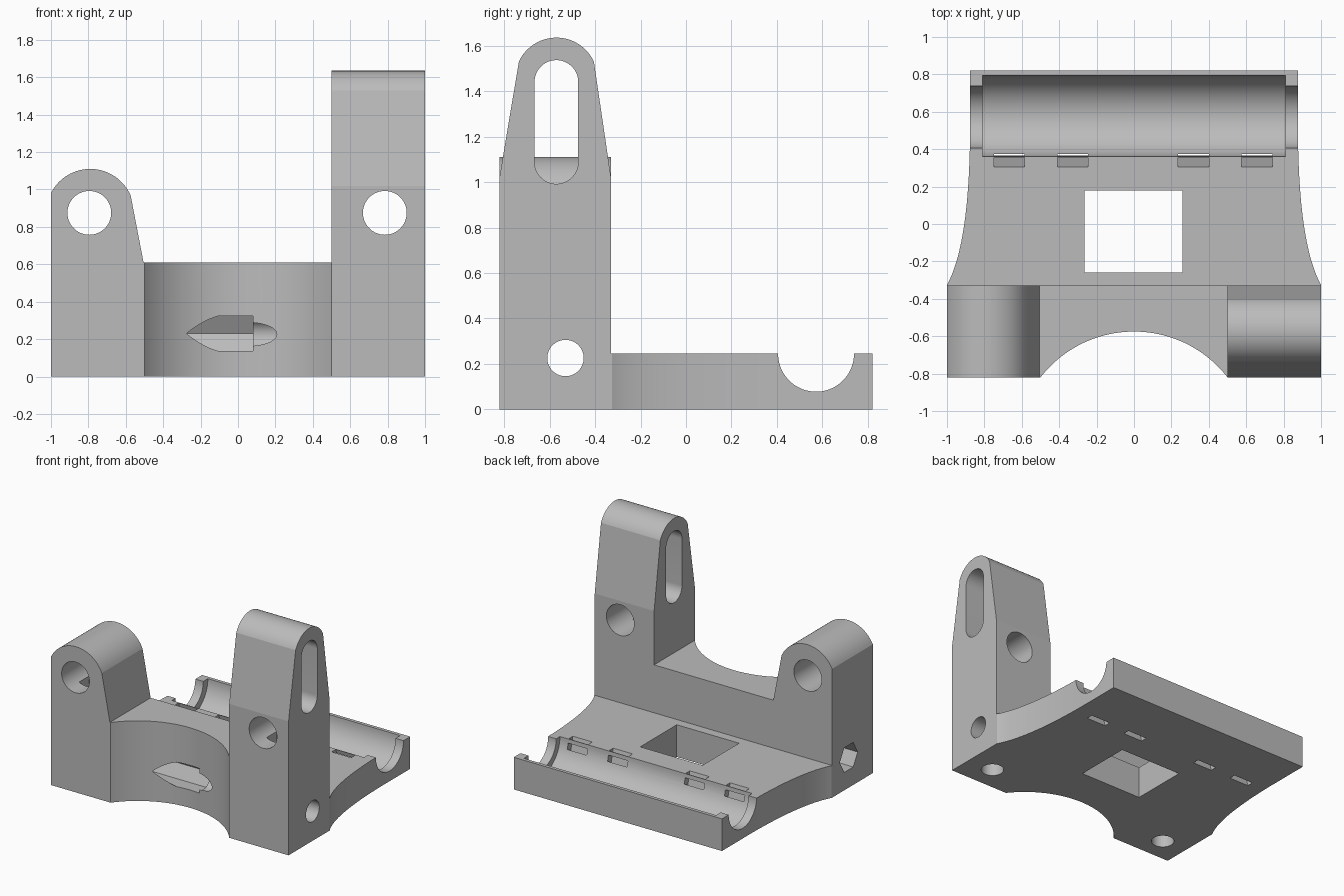
import bpy, bmesh, math
from mathutils import Vector

if "Cube" in bpy.data.objects:
    bpy.data.objects.remove(bpy.data.objects["Cube"])

grey = bpy.data.materials.new("plain grey")
grey.use_nodes = True
COLOUR = (0.5, 0.5, 0.5, 1)
grey.diffuse_color = COLOUR
grey.node_tree.nodes["Principled BSDF"].inputs["Base Color"].default_value = COLOUR

# Maps profile coordinates (a, b) and depth d to x, y, z
AXES = {"x": lambda a, b, d: (d, a, b),
        "y": lambda a, b, d: (a, d, b),
        "z": lambda a, b, d: (a, b, d)}


def prism(name, axis, points, start, end, shift=(0, 0, 0)):
    """Extrude a closed profile along an axis, optionally slanting the far end."""
    bm = bmesh.new()
    near = [bm.verts.new(AXES[axis](a, b, start)) for a, b in points]
    far = [bm.verts.new(Vector(AXES[axis](a, b, end)) + Vector(shift)) for a, b in points]
    bm.faces.new(near)
    bm.faces.new(far[::-1])
    for i in range(len(points)):
        j = (i + 1) % len(points)
        bm.faces.new((near[i], far[i], far[j], near[j]))
    bmesh.ops.recalc_face_normals(bm, faces=bm.faces)
    mesh = bpy.data.meshes.new(name)
    bm.to_mesh(mesh)
    bm.free()
    mesh.materials.append(grey)
    obj = bpy.data.objects.new(name, mesh)
    bpy.context.collection.objects.link(obj)
    return obj


def arc(ca, cb, r, from_deg, to_deg, steps=32):
    angles = [math.radians(from_deg + (to_deg - from_deg) * i / steps) for i in range(steps + 1)]
    return [(ca + r * math.cos(t), cb + r * math.sin(t)) for t in angles]


def circle(ca, cb, r, sides=72):
    return arc(ca, cb, r, 0, 360, sides)[:-1]


def rect(a0, a1, b0, b1):
    return [(a0, b0), (a1, b0), (a1, b1), (a0, b1)]


def combine(target, tool, operation):
    """Apply a boolean to the target and remove the tool."""
    bpy.context.view_layer.objects.active = target
    mod = target.modifiers.new("boolean", "BOOLEAN")
    mod.operation, mod.solver, mod.object = operation, "EXACT", tool
    bpy.ops.object.modifier_apply(modifier=mod.name)
    bpy.data.objects.remove(tool)


FRONT, BACK = -0.82, -0.33
PLATE = 0.245

# Short post and bridge share one front profile
profile = [(-1, 0), (0.7, 0), (0.7, 0.61), (-0.505, 0.61)]
profile += arc(-0.79, 0.875, 0.235, 23, 153) + [(-1, 0.98)]
bracket = prism("clamp_bracket", "y", profile, FRONT, BACK)

# Concave front of the bridge
combine(bracket, prism("bridge_cut", "z", circle(0, -1.208, 0.633, 128), -0.1, 0.8), "DIFFERENCE")

# Tall tower with tapered rounded top
profile = [(FRONT, 0), (BACK, 0), (BACK, 1.02)] + arc(-0.57, 1.453, 0.182, 25, 155)
profile += [(FRONT, 1.02)]
combine(bracket, prism("tower", "x", profile, 0.5, 1), "UNION")

# Base plate with flared sides
side = []
for i in range(25):
    t = i / 24
    side.append(((1 - t) ** 2 * 0.877 + 2 * t * (1 - t) * 0.885 + t * t,
                 (1 - t) ** 2 * 0.45 - 2 * t * (1 - t) * 0.12 - t * t * 0.325))
side = [(0.877, 0.82)] + side + [(0.995, -0.4)]
plate = prism("plate", "z", side + [(-x, y) for x, y in reversed(side)], 0, PLATE)

# Trough with narrower end seats, and the square window
cuts = [prism("end_seats", "x", circle(0.572, PLATE, 0.167), -1, 1),
        prism("trough", "x", circle(0.577, PLATE, 0.217), -0.81, 0.81),
        prism("window", "z", rect(-0.265, 0.26, -0.26, 0.18), -0.1, 0.4)]
# Slanted strap slots
for x in (-0.667, -0.328, 0.318, 0.658):
    cuts.append(prism("strap_slot", "z", rect(x - 0.082, x + 0.082, 0.295, 0.345),
                      PLATE + 0.04, -0.04, (0, 0.08, 0)))
for cut in cuts:
    combine(plate, cut, "DIFFERENCE")
combine(bracket, plate, "UNION")

# Tower slot, cross bore and its hexagonal socket
slot = arc(-0.57, 1.44, 0.096, 0, 180) + arc(-0.57, 1.088, 0.096, 180, 360)
cuts = [prism("tower_slot", "x", slot, 0.4, 1.1),
        prism("cross_bore", "x", circle(-0.53, 0.226, 0.08), -0.1, 1.1),
        prism("hex_socket", "x", circle(-0.53, 0.23, 0.108, 6), -1.1, 0.08)]
# Post eyes with screw holes rising from below
for x in (-0.795, 0.785):
    cuts += [prism("post_eye", "y", circle(x, 0.875, 0.117), -1, -0.2),
             prism("screw_hole", "z", circle(x, -0.63, 0.08), -0.1, 0.6),
             prism("nut_pocket", "z", rect(x - 0.06, x + 0.06, -0.69, -0.57), 0.55, 0.85)]
for cut in cuts:
    combine(bracket, cut, "DIFFERENCE")

# Smooth curves, crisp edges
bpy.ops.object.select_all(action="DESELECT")
bracket.select_set(True)
bpy.context.view_layer.objects.active = bracket
bpy.ops.object.shade_smooth_by_angle(angle=math.radians(8))
